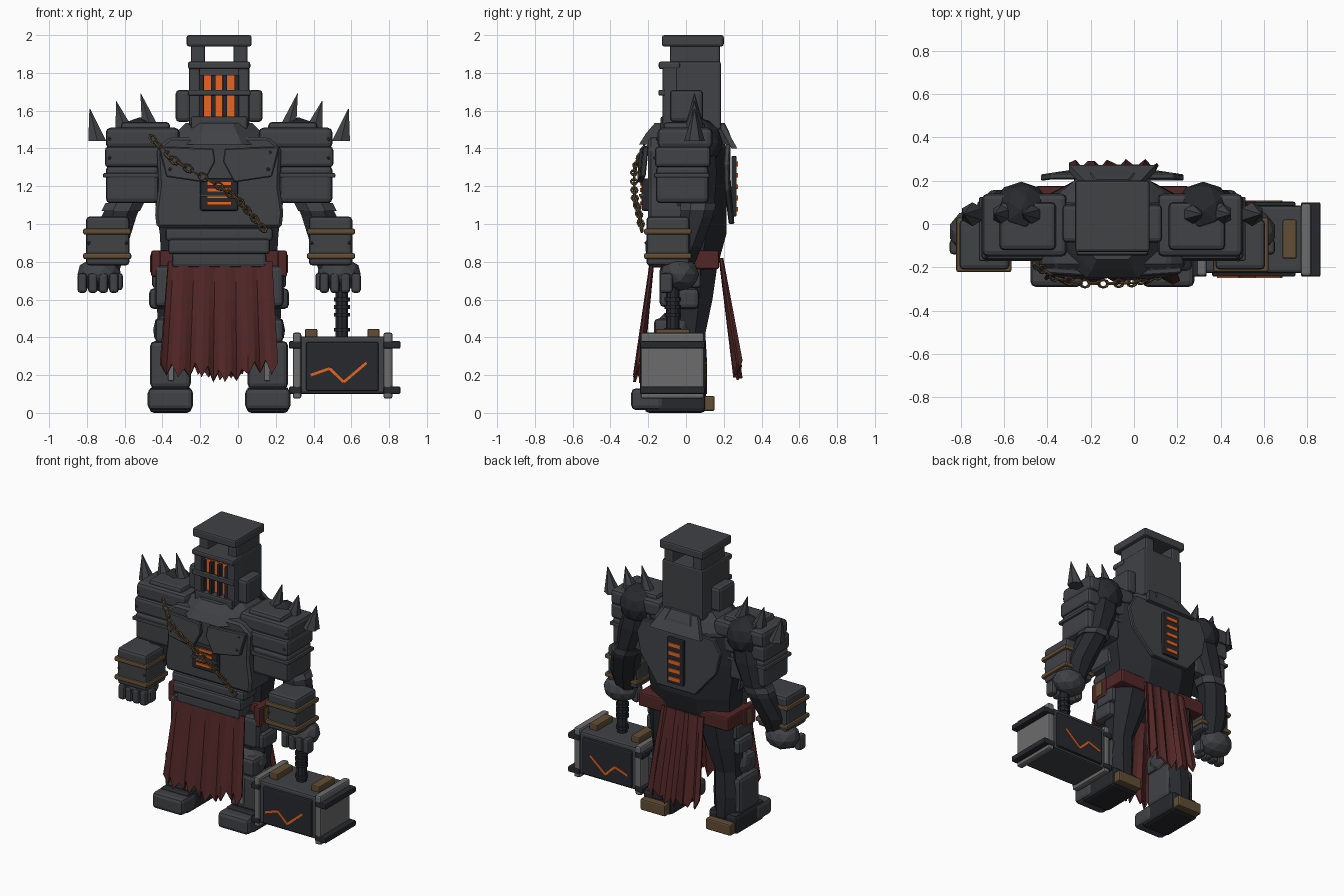
import bpy, bmesh, math, random
from mathutils import Vector, Matrix

if "Cube" in bpy.data.objects:
    bpy.data.objects.remove(bpy.data.objects["Cube"])
random.seed(4)
CX = -0.1  # body symmetry plane


def material(name, r, g, b):
    m = bpy.data.materials.new(name)
    m.diffuse_color = (r, g, b, 1)
    m.use_nodes = True
    m.node_tree.nodes["Principled BSDF"].inputs["Base Color"].default_value = m.diffuse_color
    return m


STEEL = material("steel", .05, .054, .06)
DARK = material("dark_steel", .02, .022, .027)
PALE = material("pale_steel", .15, .15, .15)
RED = material("red_cloth", .085, .02, .02)
BRONZE = material("bronze", .12, .075, .035)
GLOW = material("ember", .8, .13, .015)


def finish(name, bm, mat, mirror=False):
    bmesh.ops.recalc_face_normals(bm, faces=bm.faces)
    for side in range(2 if mirror else 1):
        if side:
            for v in bm.verts:
                v.co.x = 2 * CX - v.co.x
            bmesh.ops.reverse_faces(bm, faces=bm.faces)
        me = bpy.data.meshes.new(name)
        bm.to_mesh(me)
        me.materials.append(mat)
        ob = bpy.data.objects.new(name + ("_mirrored" if side else ""), me)
        bpy.context.collection.objects.link(ob)
    bm.free()
    return ob


def box(name, x0, x1, y0, y1, z0, z1, mat=STEEL, bev=.012, mirror=False, rot=None):
    bm = bmesh.new()
    bmesh.ops.create_cube(bm, size=1)
    bmesh.ops.scale(bm, vec=(x1 - x0, y1 - y0, z1 - z0), verts=bm.verts)
    if bev:
        bmesh.ops.bevel(bm, geom=bm.edges[:], offset=bev, segments=2, profile=.5, affect='EDGES')
    if rot:
        bmesh.ops.rotate(bm, matrix=Matrix.Rotation(rot[0], 3, rot[1]), verts=bm.verts)
    bmesh.ops.translate(bm, vec=((x0 + x1) / 2, (y0 + y1) / 2, (z0 + z1) / 2), verts=bm.verts)
    return finish(name, bm, mat, mirror)


def prism(name, pts, y0, y1, mat=STEEL, mirror=False, lean=None, bev=0):
    """xz outline given thickness in y; lean(x, z) offsets y"""
    bm = bmesh.new()
    f = bm.faces.new([bm.verts.new((x, y0, z)) for x, z in pts])
    ext = bmesh.ops.extrude_face_region(bm, geom=[f])
    bmesh.ops.translate(bm, vec=(0, y1 - y0, 0), verts=[g for g in ext['geom'] if isinstance(g, bmesh.types.BMVert)])
    if bev:
        bmesh.ops.bevel(bm, geom=bm.edges[:], offset=bev, segments=1, affect='EDGES')
    if lean:
        for v in bm.verts:
            v.co.y += lean(v.co.x, v.co.z)
    return finish(name, bm, mat, mirror)


def loft(name, rings, mat=DARK, sides=8, mirror=False, turn=.5):
    """horizontal rings (x, y, z, rx, ry) skinned together"""
    bm = bmesh.new()
    loops = []
    for x, y, z, rx, ry in rings:
        a = [2 * math.pi * (i + turn) / sides for i in range(sides)]
        loops.append([bm.verts.new((x + rx * math.cos(t), y + ry * math.sin(t), z)) for t in a])
    for p, q in zip(loops, loops[1:]):
        for i in range(sides):
            j = (i + 1) % sides
            bm.faces.new((p[i], p[j], q[j], q[i]))
    bm.faces.new(loops[0])
    bm.faces.new(loops[-1])
    return finish(name, bm, mat, mirror)


def ball(name, c, r, mat=DARK, mirror=False, sub=2):
    bm = bmesh.new()
    bmesh.ops.create_icosphere(bm, subdivisions=sub, radius=1)
    bmesh.ops.scale(bm, vec=r, verts=bm.verts)
    bmesh.ops.translate(bm, vec=c, verts=bm.verts)
    return finish(name, bm, mat, mirror)


# Helmet: block, windowed crown, cap, ear blocks
box("helmet_back", -.26, .06, -.06, .185, 1.5, 1.86)
box("helmet_cheek", -.26, -.2, -.125, -.04, 1.52, 1.86, mirror=True)
box("helmet_crown_wall", -.25, -.175, -.085, .18, 1.84, 1.95, mirror=True)
box("helmet_cap", -.272, .072, -.128, .2, 1.94, 2.0)
box("helmet_brow", -.265, .065, -.145, -.03, 1.82, 1.86)
box("helmet_ear", -.33, -.25, -.085, .09, 1.54, 1.71, bev=.02, mirror=True)
box("face_glow", -.21, .01, -.09, -.055, 1.57, 1.79, GLOW, 0)
for i in range(4):
    x = -.1 + (i - 1.5) * .062
    box("visor_bar", x - .012, x + .012, -.125, -.09, 1.56, 1.79, DARK, .004)
box("visor_crossbar", -.265, .065, -.145, -.11, 1.68, 1.71, bev=.006)
box("helmet_chin", -.25, .05, -.135, -.04, 1.5, 1.57)
loft("neck_collar", [(CX, .0, 1.42, .31, .27), (CX, .01, 1.48, .25, .24), (CX, .02, 1.535, .19, .2)], STEEL, 8)
prism("back_collar", [(-.3, 1.4), (.1, 1.4), (.03, 1.53), (-.23, 1.53)], .17, .2,
      lean=lambda x, z: (1.53 - z) * .55)

# Torso
loft("torso_core", [(CX, .02, .78, .33, .16), (CX, .03, .95, .34, .2), (CX, .03, 1.2, .38, .2),
                    (CX, .03, 1.4, .37, .2), (CX, .03, 1.46, .28, .17)])
prism("chest_plate", [(-.43, .98), (-.44, 1.06), (-.42, 1.2), (-.43, 1.4), (-.36, 1.46),
                      (.16, 1.46), (.23, 1.4), (.22, 1.2), (.24, 1.06), (.23, .98)], -.2, .03, bev=.015)
prism("pectoral_plate", [(-.42, 1.41), (-.13, 1.4), (-.1 - .02, 1.33), (-.18, 1.22), (-.38, 1.25)], -.225, -.195,
      mirror=True, lean=lambda x, z: -.09 * max(0, 1.41 - z) - .06 * (.35 - abs(x - CX)), bev=.006)
box("chest_vent_frame", -.2, 0, -.235, -.19, 1.07, 1.24, DARK, .01)
for i in range(4):
    z = 1.1 + i * .035
    box("chest_vent_glow", -.165, -.035, -.243, -.22, z, z + .02, GLOW, 0)
box("chest_vent_lintel", -.2, 0, -.25, -.2, 1.145, 1.16, STEEL, .004)
for z0, z1, w, y in [(.91, .98, .285, -.2), (.84, .92, .27, -.215), (.77, .85, .25, -.2)]:
    box("waist_band", CX - w, CX + w, y, .05, z0, z1, STEEL, .018)

# Back plate with ember slots
prism("back_plate", [(-.43, 1.32), (-.38, 1.42), (.18, 1.42), (.23, 1.32), (.2, 1.18), (.05, 1.0), (-.25, 1.0), (-.4, 1.18)],
      .21, .24, bev=.006, lean=lambda x, z: .02 - .15 * max(0, abs(x - CX) - .12))
box("back_vent_frame", -.165, -.035, .24, .268, 1.04, 1.36, DARK, .006)
for i in range(5):
    z = 1.065 + i * .06
    box("back_vent_glow", -.145, -.055, .25, .275, z, z + .025, GLOW, 0)

# Shoulder pads, spikes and joints
ball("shoulder_joint", (-.52, .06, 1.43), (.135, .135, .135), DARK, True)
box("shoulder_pad_top", -.7, -.31, -.15, .14, 1.4, 1.51, bev=.025, mirror=True)
box("shoulder_pad_crest", -.62, -.36, -.12, .1, 1.49, 1.54, bev=.02, mirror=True)
box("shoulder_pad_middle", -.705, -.36, -.165, .13, 1.3, 1.41, bev=.02, mirror=True)
box("shoulder_pad_lower", -.7, -.42, -.16, .12, 1.11, 1.31, bev=.025, mirror=True)
box("shoulder_pad_rim", -.715, -.4, -.17, .125, 1.245, 1.27, bev=.008, mirror=True)
for base, tip in [((-.745, 1.44), (-.785, 1.61)), ((-.6, 1.5), (-.645, 1.65)), ((-.46, 1.5), (-.515, 1.69))]:
    loft("shoulder_spike", [(base[0], .045, base[1], .055, .055), (tip[0], .045, tip[1], .002, .002)], STEEL, 6, True)

# Arms, bracers, hands
loft("arm", [(-.69, -.03, .76, .07, .07), (-.68, .0, .88, .1, .09), (-.63, .055, 1.04, .1, .095), (-.59, .07, 1.13, .095, .09),
             (-.55, .06, 1.27, .12, .11), (-.52, .06, 1.42, .11, .1)], DARK, 8, True)
loft("elbow_cuff", [(-.62, .06, 1.07, .11, .1), (-.6, .065, 1.11, .11, .1)], STEEL, 8, True)
box("bracer", -.805, -.575, -.21, .02, .78, 1.04, bev=.02, mirror=True)
for z in (.83, .96):
    box("bracer_band", -.82, -.565, -.222, .03, z - .016, z + .016, BRONZE, .01, True)
ball("hand", (-.735, -.035, .735), (.12, .105, .09), STEEL, True)
for i in range(4):
    x = -.825 + i * .056
    box("finger", x - .025, x + .025, -.14, -.07, .635, .74, STEEL, .016, True)
box("thumb", -.65, -.61, -.11, -.04, .65, .74, STEEL, .015, True)

# Belt and hips
box("belt", -.455, .255, -.08, .175, .76, .86, RED, .012)
box("belt_pouch", -.46, -.41, -.13, .02, .72, .86, RED, .012, True)
box("belt_buckle", -.465, -.42, -.08, -.02, .74, .84, BRONZE, .008, True)

# Legs
loft("leg", [(-.35, .02, .1, .085, .1), (-.35, .02, .25, .1, .1), (-.34, .01, .42, .09, .1),
             (-.31, .02, .6, .13, .13), (-.28, .03, .8, .16, .15)], DARK, 8, True)
box("thigh_plate", -.44, -.2, -.14, -.02, .56, .78, bev=.025, mirror=True)
box("hip_plate", -.47, -.38, -.1, .07, .55, .66, bev=.025, mirror=True)
box("hip_plate_upper", -.455, -.38, -.09, .08, .66, .77, bev=.02, mirror=True)
ball("knee", (-.335, -.06, .44), (.12, .11, .1), STEEL, True)
box("knee_guard", -.44, -.24, -.17, -.05, .37, .5, bev=.025, mirror=True)
box("shin_guard", -.465, -.25, -.17, .06, .13, .38, bev=.025, mirror=True)
box("shin_ridge", -.37, -.34, -.185, -.15, .17, .36, PALE, .005, True)
box("boot", -.47, -.245, -.22, .105, 0, .14, DARK, .025, True)
box("toe_cap", -.478, -.238, -.29, -.12, .015, .13, STEEL, .025, True)
box("heel", -.455, -.26, .06, .152, .01, .09, BRONZE, .01, True)


def cloth(name, xt, xb, yt, yb, zt, zmin, cols, lift):
    """hanging cloth with soft folds and a torn hem"""
    bm = bmesh.new()
    rows, grid = 6, []
    for i in range(cols + 1):
        u = i / cols
        edge = abs(2 * u - 1)
        hem = zmin + lift * edge + ((.07 + random.uniform(-.02, .03)) if i % 2 == 0 else random.uniform(0, .03))
        col = []
        for j in range(rows + 1):
            t = j / rows
            x = (xt[0] + (xt[1] - xt[0]) * u) * (1 - t) + (xb[0] + (xb[1] - xb[0]) * u) * t
            y = yt + (yb - yt) * t + .013 * math.sin(u * math.pi * 10) * (.4 + t)
            col.append(bm.verts.new((x, y, zt + (hem - zt) * t)))
        grid.append(col)
    for a, b in zip(grid, grid[1:]):
        for j in range(rows):
            bm.faces.new((a[j], b[j], b[j + 1], a[j + 1]))
    ob = finish(name, bm, RED)
    mod = ob.modifiers.new("thickness", 'SOLIDIFY')
    mod.thickness, mod.offset = .014, 0


cloth("front_skirt", (-.37, .18), (-.41, .21), -.18, -.255, .8, .15, 20, .05)
cloth("back_skirt", (-.27, .06), (-.3, .11), .185, .275, .82, .16, 14, .03)

# Chest chain: alternating torus links along a sagging path
path = [Vector(p) for p in [(-.45, -.19, 1.45), (-.36, -.25, 1.35), (-.24, -.275, 1.28), (-.1, -.275, 1.2),
                            (0, -.27, 1.13), (.06, -.25, 1.06), (.13, -.235, .98)]]
for k in range(21):
    s = k / 20 * (len(path) - 1.001)
    i = int(s)
    d = (path[i + 1] - path[i]).normalized()
    bpy.ops.mesh.primitive_torus_add(major_segments=8, minor_segments=5, major_radius=.02, minor_radius=.007)
    link = bpy.context.object
    link.name = "chain_link"
    link.matrix_world = (Matrix.Translation(path[i].lerp(path[i + 1], s - i)) @ d.to_track_quat('X', 'Y').to_matrix().to_4x4()
                         @ Matrix.Rotation(math.pi / 2 * (k % 2), 4, 'X') @ Matrix.Diagonal((1.25, .85, 1, 1)))
    link.data.materials.append(BRONZE)

# Rivets
for x, y, z in [(-.68, -.15, 1.45), (-.34, -.15, 1.45), (-.68, -.165, 1.35), (-.39, -.165, 1.35),
                (-.36, -.24, 1.29), (-.37, -.228, 1.38), (-.79, -.21, .9), (-.59, -.21, .9)]:
    ball("rivet", (x, y, z), (.01, .01, .01), STEEL, True, 1)

# Hammer held in the right-side hand
loft("hammer_handle", [(.55, -.07, .38, .035, .035), (.55, -.07, .74, .035, .035)], DARK, 10)
for z in (.43, .51, .55, .59):
    loft("handle_wrap", [(.55, -.07, z, .044, .044), (.55, -.07, z + .02, .044, .044)], DARK, 10)
box("hammer_head", .31, .8, -.225, .085, .1, .405, STEEL, .015)
for x0, x1 in [(.29, .335), (.77, .818)]:
    box("hammer_end_plate", x0, x1, -.24, .095, .075, .425, PALE, .012)
for x0, x1 in [(.27, .335), (.77, .86)]:
    for z in (.12, .36):
        box("hammer_end_bar", x0, x1, -.243, .1, z - .02, z + .02, DARK, .008)
for x0 in (.355, .685):
    box("hammer_clasp", x0, x0 + .065, -.16, .02, .39, .445, BRONZE, .008)
for y in (-.23, .09):
    box("hammer_side_panel", .36, .745, y - .013, y + .013, .115, .375, DARK, .01)
    zig = [(.385, .2), (.485, .235), (.56, .163), (.68, .265)]
    for (xa, za), (xb, zb) in zip(zig, zig[1:]):
        n = Vector((za - zb, xb - xa)).normalized() * .007
        prism("ember_crack", [(xa - n.x, za - n.y), (xb - n.x, zb - n.y), (xb + n.x, zb + n.y), (xa + n.x, za + n.y)],
              y - .018, y + .018, GLOW)
